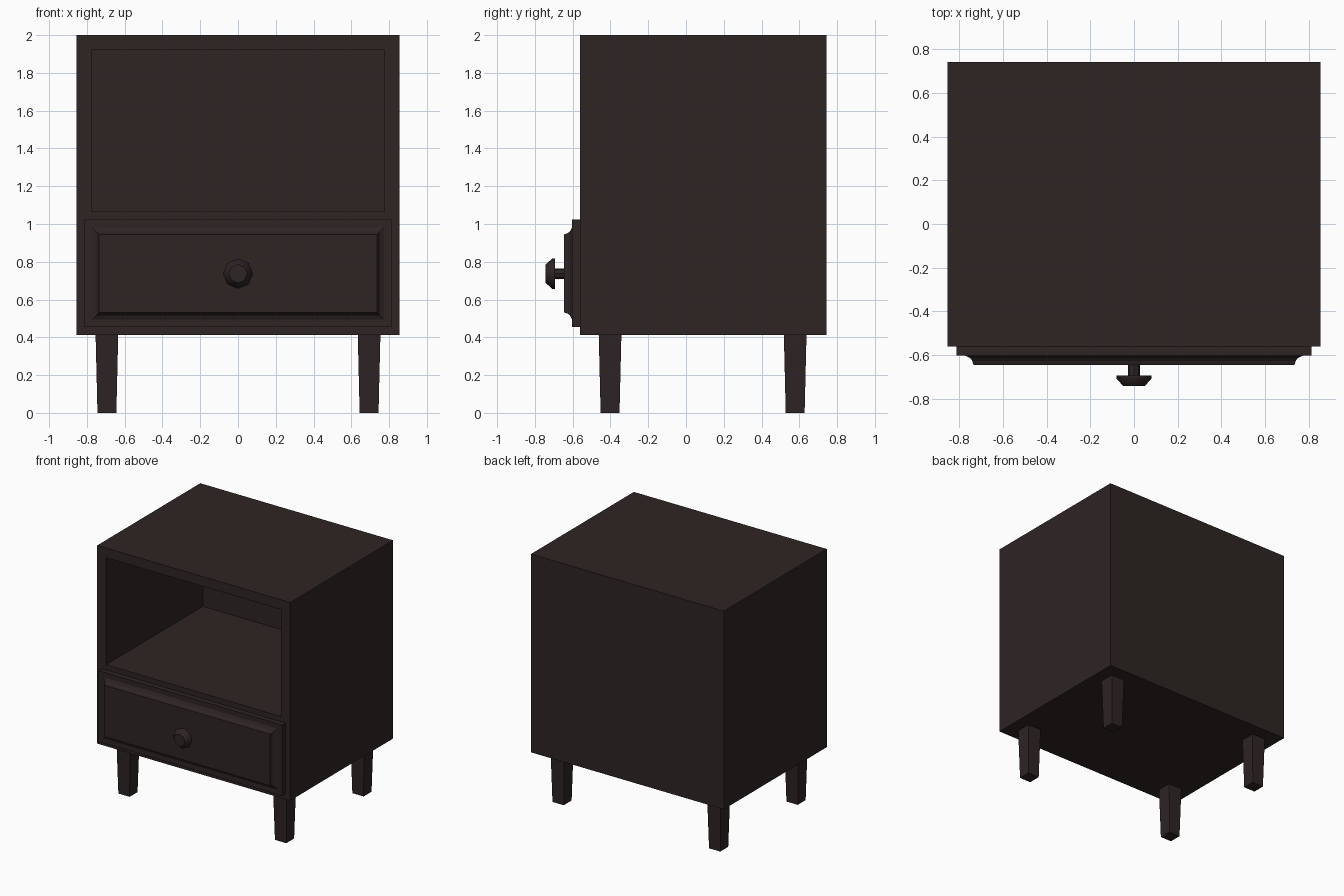
import bpy, bmesh, math

if "Cube" in bpy.data.objects:
    bpy.data.objects.remove(bpy.data.objects["Cube"])

wood = bpy.data.materials.new("dark_brown_wood")
wood.diffuse_color = (0.027, 0.0178, 0.0175, 1)
wood.use_nodes = True
wood.node_tree.nodes["Principled BSDF"].inputs["Base Color"].default_value = wood.diffuse_color


def loft(name, rings):
    """Skin a row of matching point rings and cap both ends."""
    bm = bmesh.new()
    loops = [[bm.verts.new(p) for p in ring] for ring in rings]
    n = len(loops[0])
    for a, b in zip(loops, loops[1:]):
        for i in range(n):
            j = (i + 1) % n
            bm.faces.new((a[i], a[j], b[j], b[i]))
    bm.faces.new(loops[0])
    bm.faces.new(loops[-1])
    bmesh.ops.recalc_face_normals(bm, faces=bm.faces)
    me = bpy.data.meshes.new(name)
    bm.to_mesh(me)
    bm.free()
    me.materials.append(wood)
    ob = bpy.data.objects.new(name, me)
    bpy.context.collection.objects.link(ob)
    return ob


def front_rect(w, z0, z1, y):
    return [(-w, y, z0), (w, y, z0), (w, y, z1), (-w, y, z1)]


def flat_square(cx, cy, h, z):
    return [(cx - h, cy - h, z), (cx + h, cy - h, z),
            (cx + h, cy + h, z), (cx - h, cy + h, z)]


def front_octagon(r, y, cz=0.737):
    return [(r * math.cos(i * math.pi / 4), y, cz + r * math.sin(i * math.pi / 4))
            for i in range(8)]


# Cabinet body: outer box with the open shelf sunk into its front
loft("cabinet_body", [
    front_rect(0.855, 0.412, 2.0, 0.743),
    front_rect(0.855, 0.412, 2.0, -0.561),
    front_rect(0.776, 1.065, 1.922, -0.561),
    front_rect(0.776, 1.065, 1.922, 0.664),
])

# Drawer front: flat plate, then a coved edge up to the raised panel
steps = [(0, -0.55), (0, -0.603), (0.04, -0.603), (0.062, -0.614),
         (0.072, -0.627), (0.078, -0.645)]
loft("drawer_front", [front_rect(0.813 - d, 0.454 + d, 1.023 - d, y) for d, y in steps])

# Knob: thin stem and a chamfered octagonal head
loft("knob_stem", [front_octagon(0.028, y) for y in (-0.64, -0.70)])
head = loft("knob_head", [front_octagon(r, y) for r, y in
                          [(0.08, -0.694), (0.08, -0.708), (0.049, -0.743)]])
bpy.context.view_layer.objects.active = head
head.select_set(True)
bpy.ops.object.shade_smooth_by_angle(angle=math.radians(50))

# Four tapered legs
for side, x in (("left", -0.694), ("right", 0.694)):
    for end, y in (("front", -0.402), ("back", 0.578)):
        loft(f"{end}_{side}_leg", [flat_square(x, y, 0.05, 0), flat_square(x, y, 0.06, 0.414)])
